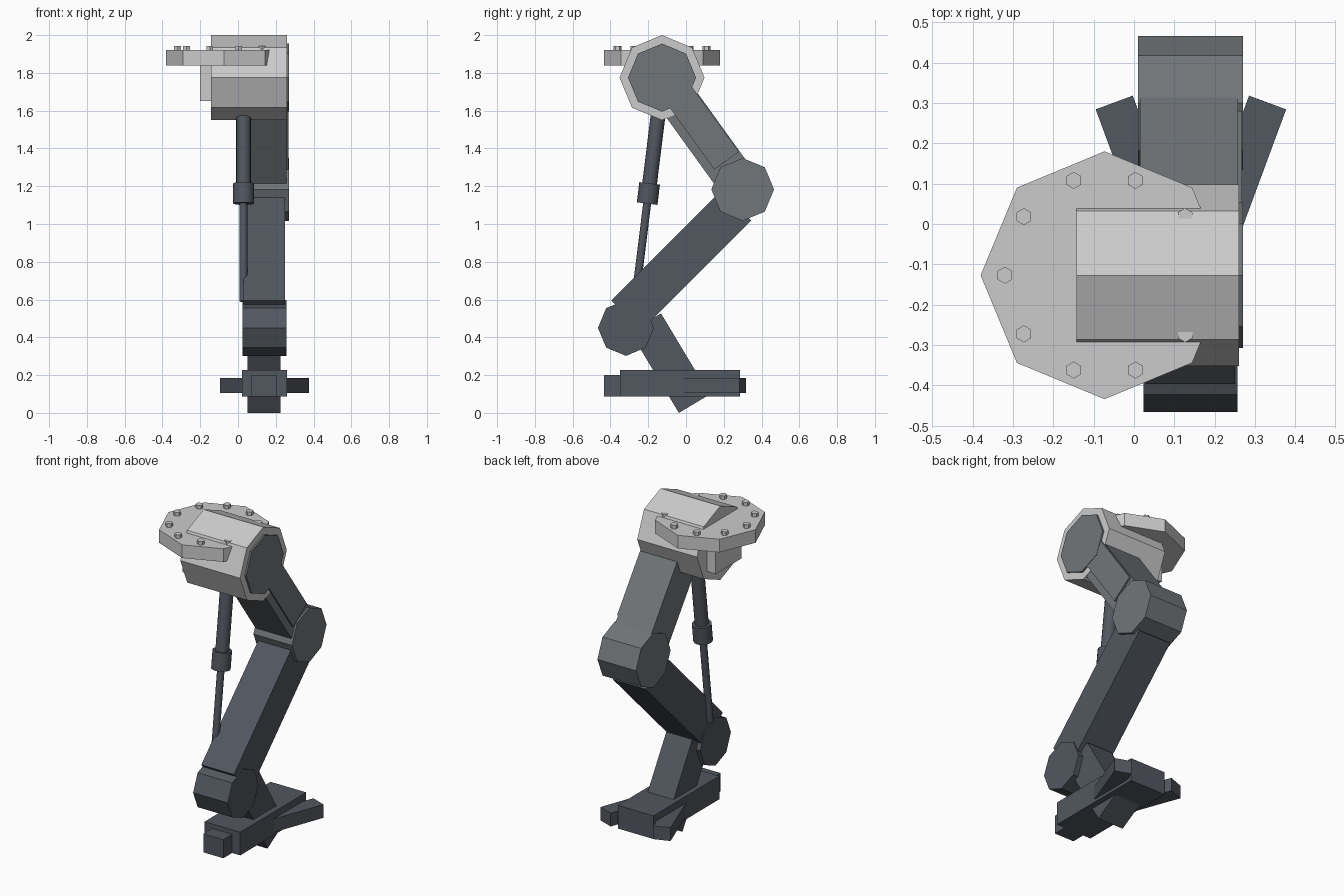
import bpy, bmesh, math
from mathutils import Matrix, Vector

if "Cube" in bpy.data.objects:
    bpy.data.objects.remove(bpy.data.objects["Cube"])


def material(name, rgb):
    m = bpy.data.materials.new(name)
    m.diffuse_color = (*rgb, 1)
    m.use_nodes = True
    m.node_tree.nodes["Principled BSDF"].inputs["Base Color"].default_value = m.diffuse_color
    return m


LIGHT = material("light_grey", (0.53, 0.53, 0.55))
MID = material("mid_grey", (0.165, 0.18, 0.19))
DARK = material("dark_grey", (0.085, 0.095, 0.115))


def finish(name, bm, mat, smooth=False):
    bmesh.ops.recalc_face_normals(bm, faces=bm.faces)
    me = bpy.data.meshes.new(name)
    bm.to_mesh(me)
    bm.free()
    me.materials.append(mat)
    for p in me.polygons:
        p.use_smooth = smooth and len(p.vertices) == 4
    ob = bpy.data.objects.new(name, me)
    bpy.context.collection.objects.link(ob)
    return ob


def rod(name, a, b, r, sides, mat, smooth=False):
    """Capped prism of the given number of sides between two points."""
    a, b = Vector(a), Vector(b)
    d = b - a
    rot = d.to_track_quat('Z', 'Y').to_matrix().to_4x4()
    bm = bmesh.new()
    bmesh.ops.create_cone(bm, cap_ends=True, segments=sides, radius1=r, radius2=r,
                          depth=d.length, matrix=Matrix.Translation((a + b) / 2) @ rot)
    return finish(name, bm, mat, smooth)


def joint(name, x0, x1, y, z, r, mat):
    """Octagonal joint with its axis along x."""
    return rod(name, (x0, y, z), (x1, y, z), r, 8, mat)


def block(name, lo, hi, mat):
    return slab(name, [(lo[1], lo[2]), (hi[1], lo[2]), (hi[1], hi[2]), (lo[1], hi[2])],
                lo[0], hi[0], mat)


def slab(name, yz, x0, x1, mat):
    """Side profile (y, z) extruded across x."""
    bm = bmesh.new()
    f = bm.faces.new([bm.verts.new((x0, y, z)) for y, z in yz])
    ext = bmesh.ops.extrude_face_region(bm, geom=[f], use_keep_orig=True)
    vs = [g for g in ext["geom"] if isinstance(g, bmesh.types.BMVert)]
    bmesh.ops.translate(bm, verts=vs, vec=(x1 - x0, 0, 0))
    return finish(name, bm, mat)


def beam(name, y, z, angle, length, n0, n1, x0, x1, mat):
    """Limb starting at (y, z), running along angle, between side offsets n0 and n1."""
    d = Vector((math.cos(angle), math.sin(angle)))
    n = Vector((-d.y, d.x))
    o = Vector((y, z))
    pts = [o + n * n0, o + d * length + n * n0, o + d * length + n * n1, o + n * n1]
    return slab(name, [tuple(p) for p in pts], x0, x1, mat)


HIP = (-0.127, 1.775)
KNEE = (0.30, 1.183)
ANKLE = (-0.318, 0.45)

# hip housing and its inner block
joint("hip_housing", -0.142, 0.26, *HIP, 0.225, LIGHT)
block("hip_inner_block", (-0.2, -0.25, 1.65), (-0.1, 0.0, 1.86), LIGHT)

# mounting flange with a ring of hex bolts
CX = -0.073
rod("mounting_flange", (CX, HIP[0], 1.84), (CX, HIP[0], 1.92), 0.307, 8, LIGHT)
for i in range(1, 10):
    a = i * math.tau / 10
    x, y = CX + 0.247 * math.cos(a), HIP[0] + 0.247 * math.sin(a)
    rod(f"flange_bolt_{i}", (x, y, 1.91), (x, y, 1.942), 0.021, 6, LIGHT)

# thigh: main beam, outer plate, hip cap and knee
ta = math.atan2(KNEE[1] - HIP[1], KNEE[0] - HIP[0])
beam("thigh", *HIP, ta, 0.70, -0.105, 0.105, 0.015, 0.258, MID)
beam("thigh_outer_plate", *HIP, ta, 0.557, -0.06, 0.1, 0.25, 0.268, MID)
joint("hip_cap", 0.25, 0.27, *HIP, 0.18, MID)
joint("knee", 0.01, 0.27, *KNEE, 0.166, MID)

# shin and ankle
beam("shin", -0.317, 0.515, math.radians(45), 0.824, -0.112, 0.112, 0.03, 0.25, DARK)
joint("ankle", 0.024, 0.257, *ANKLE, 0.148, DARK)

# foot strut
fa = math.radians(-59)
beam("foot_strut", -0.085 - 0.25 * math.cos(fa), 0.263 - 0.25 * math.sin(fa), fa, 0.5,
     -0.095, 0.095, 0.05, 0.225, DARK)

# foot body, front toe and two splayed rear toes
block("foot", (0.02, -0.35, 0.087), (0.26, 0.285, 0.228), DARK)
block("front_toe", (0.072, -0.434, 0.087), (0.205, -0.3, 0.2), DARK)
for side, name in ((1, "right"), (-1, "left")):
    toe = block(f"rear_toe_{name}", (-0.049, -0.42, 0.105), (0.049, 0, 0.186), DARK)
    toe.location = (0.141 + side * 0.19, 0.301, 0)
    toe.rotation_euler.z = -side * math.radians(20.3)

# piston between the hip and the ankle
def on_piston(z):
    return (0.029, -0.151 - (1.55 - z) * 0.124, z)


for name, top, bottom, r in (("piston_cylinder", 1.7, 1.15, 0.039),
                             ("piston_collar", 1.215, 1.108, 0.055),
                             ("piston_rod", 1.15, 0.59, 0.021)):
    rod(name, on_piston(top), on_piston(bottom), r, 16, DARK, True)
